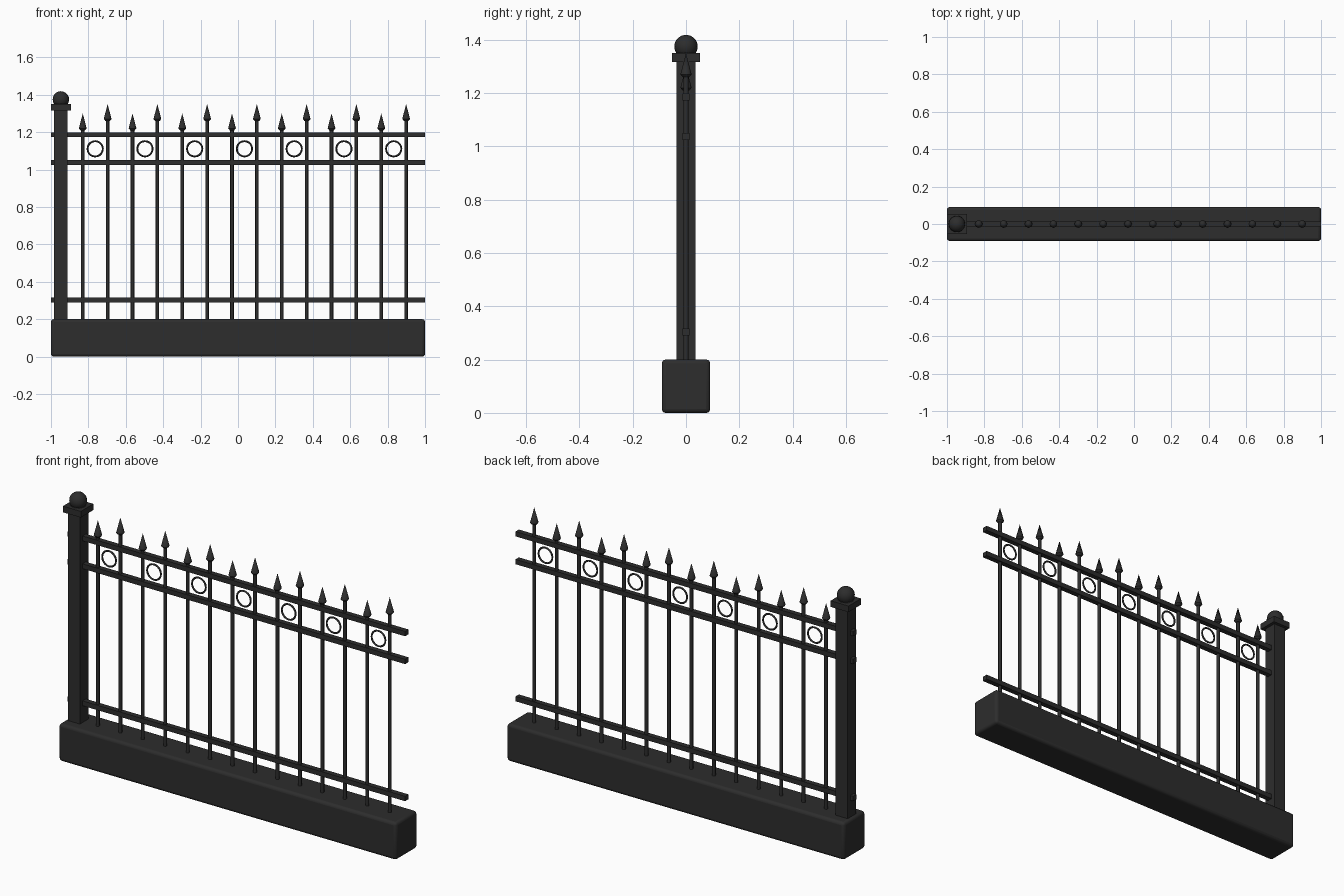
import bpy
import math

if "Cube" in bpy.data.objects:
    bpy.data.objects.remove(bpy.data.objects["Cube"])

iron = bpy.data.materials.new("dark iron")
iron.use_nodes = True
colour = (0.026, 0.026, 0.026, 1)
iron.diffuse_color = colour
iron.node_tree.nodes["Principled BSDF"].inputs["Base Color"].default_value = colour


def finish(name):
    ob = bpy.context.object
    ob.name = name
    ob.data.materials.append(iron)
    return ob


def box(name, x, z0, z1, sx, sy, bevel=0):
    bpy.ops.mesh.primitive_cube_add(size=1, location=(x, 0, (z0 + z1) / 2))
    ob = finish(name)
    ob.scale = (sx, sy, z1 - z0)
    bpy.ops.object.transform_apply(location=False, rotation=False, scale=True)
    if bevel:
        mod = ob.modifiers.new("bevel", "BEVEL")
        mod.width = bevel
        mod.segments = 3
        bpy.ops.object.shade_smooth_by_angle(angle=math.radians(35))
    return ob


def cone(name, x, z0, z1, r0, r1, sides=8):
    bpy.ops.mesh.primitive_cone_add(vertices=sides, radius1=r0, radius2=r1,
                                    depth=z1 - z0, location=(x, 0, (z0 + z1) / 2))
    ob = finish(name)
    bpy.ops.object.shade_smooth_by_angle(angle=math.radians(50))
    return ob


# Plinth
box("plinth", 0, 0, 0.2, 2, 0.182, 0.015)

# Post with cap and ball finial
POST_X = -0.947
box("post", POST_X, 0.19, 1.32, 0.072, 0.072)
box("post_cap", POST_X, 1.317, 1.35, 0.106, 0.106)
cone("finial_neck", POST_X, 1.345, 1.36, 0.045, 0.03)
bpy.ops.mesh.primitive_uv_sphere_add(segments=16, ring_count=10, radius=0.044,
                                     location=(POST_X, 0, 1.375))
finish("finial_ball")
bpy.ops.object.shade_smooth_by_angle(angle=math.radians(50))

# Horizontal rails
for name, z in (("bottom_rail", 0.303), ("middle_rail", 1.037), ("top_rail", 1.186)):
    box(name, 0, z - 0.013, z + 0.013, 2, 0.028)

# Pickets with spear heads, alternately short and tall
STEP = 0.133
for i in range(14):
    x = -0.83 + STEP * i
    tip = 1.35 if i % 2 else 1.30
    cone("picket", x, 0.19, tip - 0.08, 0.0095, 0.0095)
    cone("spear_collar", x, tip - 0.09, tip - 0.08, 0.012, 0.021)
    cone("spear_head", x, tip - 0.08, tip, 0.021, 0)

    # Ring in every second gap
    if i % 2 == 0:
        bpy.ops.mesh.primitive_torus_add(
            major_radius=0.041, minor_radius=0.005, major_segments=20, minor_segments=6,
            location=(x + STEP / 2, 0, 1.111), rotation=(math.pi / 2, 0, 0))
        finish("ring")
        bpy.ops.object.shade_smooth_by_angle(angle=math.radians(65))
